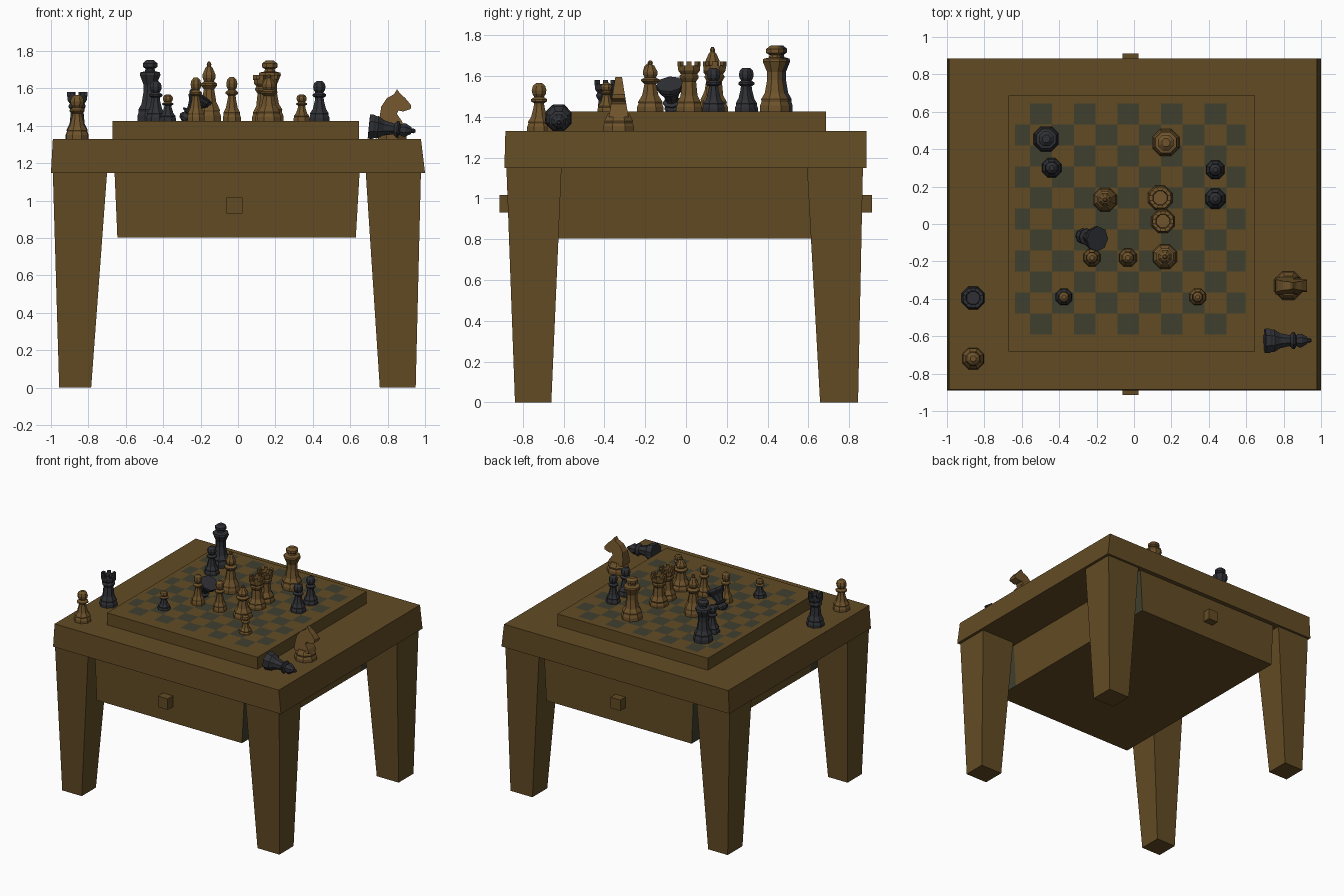
import bpy, bmesh, math
from mathutils import Vector, Matrix

if "Cube" in bpy.data.objects:
    bpy.data.objects.remove(bpy.data.objects["Cube"])


def material(name, rgb):
    m = bpy.data.materials.new(name)
    m.diffuse_color = (*rgb, 1)
    m.use_nodes = True
    m.node_tree.nodes["Principled BSDF"].inputs["Base Color"].default_value = m.diffuse_color
    return m


WOOD = material("table wood", (0.122, 0.071, 0.018))
LIGHT = material("light piece wood", (0.16, 0.088, 0.025))
DARK = material("dark piece", (0.029, 0.030, 0.036))
SQUARE = material("dark square", (0.050, 0.051, 0.028))


def finish(name, bm, mats, matrix=None):
    bmesh.ops.recalc_face_normals(bm, faces=bm.faces)
    me = bpy.data.meshes.new(name)
    bm.to_mesh(me)
    bm.free()
    for m in mats:
        me.materials.append(m)
    ob = bpy.data.objects.new(name, me)
    bpy.context.collection.objects.link(ob)
    if matrix:
        ob.matrix_world = matrix
    return ob


def add_block(bm, low, high, z0, z1):
    """Tapered block; low and high are (x0, x1, y0, y1)."""
    rings = []
    for (x0, x1, y0, y1), z in ((low, z0), (high, z1)):
        rings.append([bm.verts.new((x, y, z)) for x, y in
                      ((x0, y0), (x1, y0), (x1, y1), (x0, y1))])
    a, b = rings
    bm.faces.new(a[::-1])
    bm.faces.new(b)
    for i in range(4):
        j = (i + 1) % 4
        bm.faces.new((a[i], a[j], b[j], b[i]))


def block(name, low, high, z0, z1, mat):
    bm = bmesh.new()
    add_block(bm, low, high, z0, z1)
    return finish(name, bm, [mat])


# Table top and legs
block("table_top", (-1, 1, -.89, .885), (-.99, .978, -.885, .885), 1.148, 1.33, WOOD)
for side, lx, hx in (("left", (-.956, -.785), (-.99, -.70)), ("right", (.758, .95), (.683, .978))):
    for end, ly, hy in (("front", (-.838, -.66), (-.88, -.61)), ("back", (.657, .843), (.593, .867))):
        block(f"{end}_{side}_leg", lx + ly, hx + hy, 0, 1.15, WOOD)

# Drawer box, with dark bands at the ends of its sides
bm = bmesh.new()
add_block(bm, (-.645, .63, -.85, .85), (-.66, .65, -.85, .85), .803, 1.15)
for y in (-.64, .64):
    bmesh.ops.bisect_plane(bm, geom=bm.verts[:] + bm.edges[:] + bm.faces[:],
                           plane_co=(0, y, 0), plane_no=(0, 1, 0))
bmesh.ops.recalc_face_normals(bm, faces=bm.faces)
for f in bm.faces:
    if abs(f.normal.x) > .9 and abs(f.calc_center_median().y) > .64:
        f.material_index = 1
finish("drawer_box", bm, [WOOD, SQUARE])
for end, y0, y1 in (("front", -.915, -.84), ("back", .84, .912)):
    r = (-.062, .024, y0, y1)
    block(f"{end}_drawer_knob", r, r, .93, 1.017, WOOD)

# Game board with a checkered top
r = (-.672, .648, -.682, .686)
block("game_board", r, r, 1.325, 1.425, WOOD)
N = 11
bm = bmesh.new()
xs = [-.635] + [-.555 + i * .1165 for i in range(N - 1)] + [.597]
ys = [-.592 + i * 1.236 / N for i in range(N + 1)]
grid = [[bm.verts.new((x, y, 1.428)) for x in xs] for y in ys]
for j in range(N):
    for i in range(N):
        f = bm.faces.new((grid[j][i], grid[j][i + 1], grid[j + 1][i + 1], grid[j + 1][i]))
        f.material_index = (i + j + 1) % 2
finish("checker_squares", bm, [SQUARE, WOOD])

# Turned piece outlines: (radius share, height share)
FOOT = [(0, 0), (1, 0), (1, .09), (.9, .15), (.93, .19)]
PROFILES = {
    "pawn": FOOT + [(.66, .3), (.46, .5), (.42, .58), (.68, .62), (.68, .66), (.4, .71),
                    (.56, .77), (.62, .85), (.52, .94), (.25, 1), (0, 1)],
    "bishop": FOOT + [(.62, .32), (.44, .54), (.7, .6), (.7, .63), (.42, .67), (.55, .73),
                      (.56, .78), (.3, .9), (.17, .92), (.2, .96), (.1, 1), (0, 1)],
    "king": FOOT + [(.68, .28), (.52, .48), (.52, .6), (.82, .76), (.78, .8), (.4, .82),
                    (.36, .86), (.58, .89), (.58, .95), (.3, 1), (0, 1)],
    "rook": FOOT + [(.66, .32), (.55, .6), (.75, .68), (.75, .71), (.64, .75), (.84, .82),
                    (.86, .92), (.6, .92), (.55, .82), (0, .82)],
    "foot": FOOT + [(.78, .27), (.7, .32), (0, .32)],
}


def lathe(bm, profile, radius, height, sides=8):
    rings = []
    for r, h in profile:
        n = 1 if r == 0 else sides
        rings.append([bm.verts.new((r * radius * math.cos(math.tau * (k + .5) / sides),
                                    r * radius * math.sin(math.tau * (k + .5) / sides),
                                    h * height)) for k in range(n)])
    for a, b in zip(rings, rings[1:]):
        for k in range(sides):
            j = (k + 1) % sides
            if len(a) == 1:
                bm.faces.new((a[0], b[j], b[k]))
            elif len(b) == 1:
                bm.faces.new((a[k], a[j], b[0]))
            else:
                bm.faces.new((a[k], a[j], b[j], b[k]))


def piece(name, kind, loc, radius, height, mat, axis=(0, 0, 1), cap=None):
    """One turned piece; cap recolours the head."""
    bm = bmesh.new()
    lathe(bm, PROFILES[kind], radius, height)
    if kind == "rook":
        for k in range(6):
            before = set(bm.verts)
            w = radius * .19
            q = (radius * .56, radius * .84, -w, w)
            add_block(bm, q, q, height * .9, height)
            bmesh.ops.rotate(bm, verts=[v for v in bm.verts if v not in before],
                             matrix=Matrix.Rotation(k * math.tau / 6, 3, 'Z'))
    if kind == "foot":
        # Horse head: extruded side outline, thinner towards the top
        outline = [(-.85, .26), (.75, .26), (.62, .36), (.3, .5), (.4, .57), (.72, .55),
                   (1.2, .6), (1.22, .68), (.85, .82), (.55, .9), (.3, 1), (.12, .9),
                   (-.35, .82), (-.72, .65), (-.82, .45)]
        cols = []
        for s in (-1, 1):
            cols.append([bm.verts.new((x * radius, s * radius * (.72 - .52 * h), h * height))
                         for x, h in outline])
        bm.faces.new(cols[0])
        bm.faces.new(cols[1][::-1])
        for i in range(len(outline)):
            j = (i + 1) % len(outline)
            bm.faces.new((cols[0][i], cols[0][j], cols[1][j], cols[1][i]))
    if cap:
        for f in bm.faces:
            f.material_index = int(f.calc_center_median().z > height * .66)
    rot = Vector((0, 0, 1)).rotation_difference(Vector(axis)).to_matrix().to_4x4()
    finish(name, bm, [mat, cap or mat], Matrix.Translation(loc) @ rot)


B, T = 1.425, 1.33
# Standing pieces on the board
piece("dark_king", "king", (-.47, .455, B), .073, .325, DARK)
piece("light_king", "king", (.17, .435, B), .078, .323, LIGHT)
piece("dark_pawn_back_left", "pawn", (-.44, .30, B), .056, .215, DARK)
piece("dark_pawn_back_right", "pawn", (.435, .29, B), .054, .215, DARK)
piece("dark_pawn_right", "pawn", (.435, .135, B), .058, .215, DARK)
piece("light_bishop_centre", "bishop", (-.155, .13, B), .068, .317, LIGHT)
piece("light_rook_back", "rook", (.14, .14, B), .07, .245, LIGHT)
piece("light_rook_front", "rook", (.155, .015, B), .068, .245, LIGHT)
piece("light_bishop_right", "bishop", (.165, -.175, B), .07, .25, LIGHT)
piece("light_pawn_left", "pawn", (-.225, -.18, B), .05, .232, LIGHT)
piece("light_pawn_centre", "pawn", (-.033, -.18, B), .052, .235, LIGHT)
piece("small_pawn_left", "pawn", (-.375, -.39, B), .048, .142, DARK, cap=LIGHT)
piece("small_pawn_right", "pawn", (.34, -.39, B), .048, .142, LIGHT)
# Toppled pawn, foot in the air
piece("toppled_pawn", "pawn", (-.195, -.08, 1.56), .068, .17, DARK, axis=(-.5, .1, -.75))
# Captured pieces on the table
piece("captured_dark_rook", "rook", (-.86, -.395, T), .066, .25, DARK)
piece("captured_light_pawn", "pawn", (-.86, -.72, T), .063, .235, LIGHT)
piece("captured_light_horse", "foot", (.825, -.33, T), .082, .265, LIGHT)
piece("captured_dark_bishop", "bishop", (.70, -.625, T + .066), .07, .25, DARK,
      axis=(1, .01, -.1))
